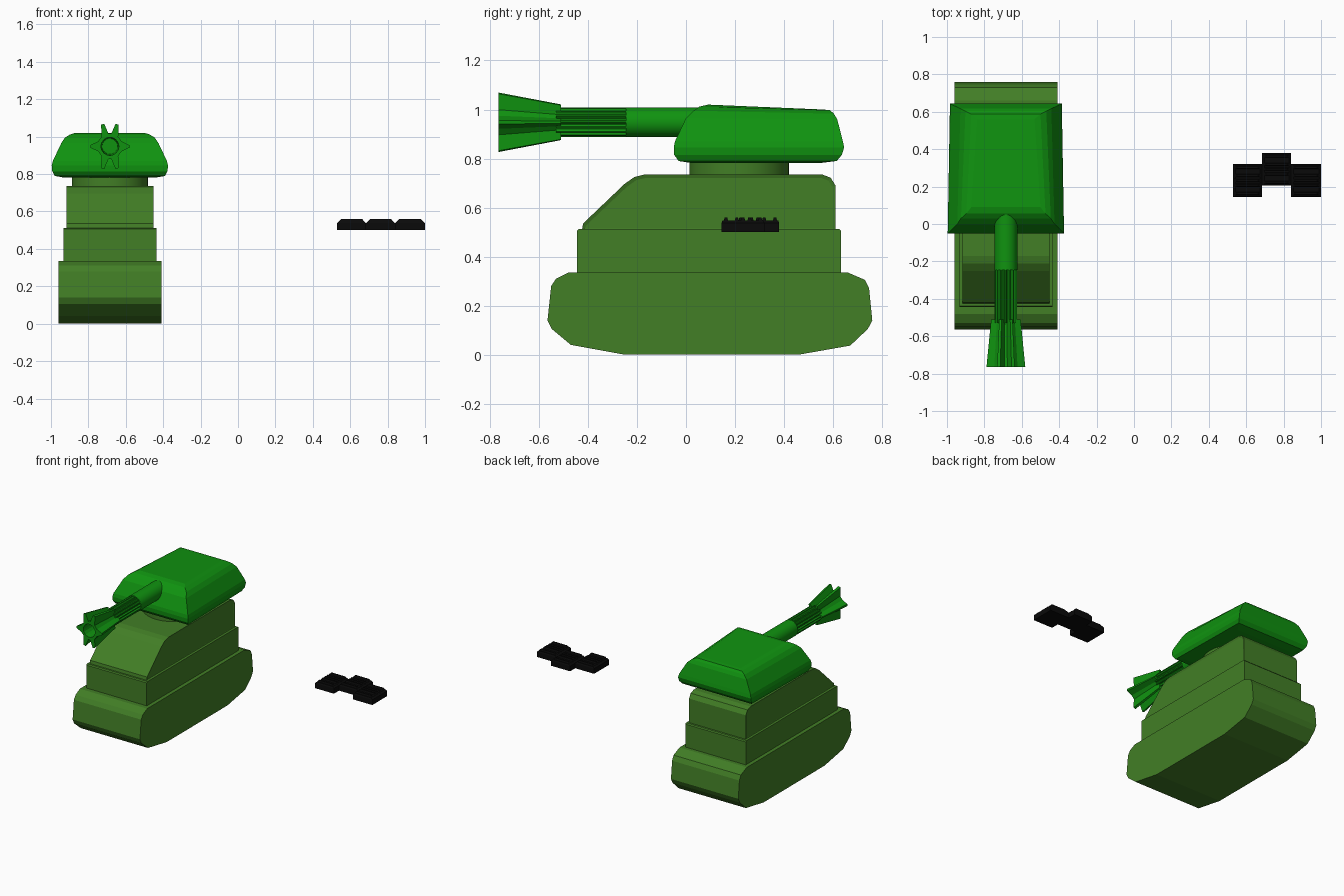
import bpy, bmesh
from math import sin, cos, pi, radians
from mathutils import Vector

cube = bpy.data.objects.get("Cube")
if cube:
    bpy.data.objects.remove(cube, do_unlink=True)


def material(name, rgb):
    m = bpy.data.materials.new(name)
    m.use_nodes = True
    m.diffuse_color = (*rgb, 1)
    bsdf = m.node_tree.nodes["Principled BSDF"]
    bsdf.inputs["Base Color"].default_value = (*rgb, 1)
    bsdf.inputs["Roughness"].default_value = 0.8
    return m


OLIVE = material("olive_green", (0.054, 0.209, 0.019))
GREEN = material("bright_green", (0.005, 0.29, 0.005))
BLACK = material("track_black", (0.003, 0.003, 0.003))
CX = -0.685       # centre line of the tank
GUN_Z = 0.948     # height of the barrel axis


def finish(name, bm, mat, smooth=False):
    bmesh.ops.recalc_face_normals(bm, faces=bm.faces)
    mesh = bpy.data.meshes.new(name)
    bm.to_mesh(mesh)
    bm.free()
    mesh.materials.append(mat)
    ob = bpy.data.objects.new(name, mesh)
    bpy.context.collection.objects.link(ob)
    if smooth:
        bpy.ops.object.select_all(action='DESELECT')
        ob.select_set(True)
        bpy.context.view_layer.objects.active = ob
        bpy.ops.object.shade_smooth_by_angle(angle=radians(35))
    return ob


def loft(bm, rings):
    """Skin a closed body through rings of equal length, capping both ends."""
    loops = [[bm.verts.new(p) for p in ring] for ring in rings]
    n = len(loops[0])
    for a, b in zip(loops, loops[1:]):
        for i in range(n):
            bm.faces.new((a[i], a[(i + 1) % n], b[(i + 1) % n], b[i]))
    return bm.faces.new(loops[0]), bm.faces.new(loops[-1])


def slab(name, profile, half, inset=0):
    """Extrude a side profile (y, z) across the tank's width."""
    bm = bmesh.new()
    caps = loft(bm, [[(CX + s * half, y, z) for y, z in profile] for s in (-1, 1)])
    if inset:
        bmesh.ops.recalc_face_normals(bm, faces=bm.faces)
        bmesh.ops.inset_individual(bm, faces=caps, thickness=inset, depth=-0.005)
    return finish(name, bm, OLIVE)


def round_ring(y, radii):
    n = len(radii)
    return [(CX + r * cos(2 * pi * i / n), y, GUN_Z + r * sin(2 * pi * i / n))
            for i, r in enumerate(radii)]


# Hull in three steps
slab("lower_hull", [(-.25, 0), (-.47, .04), (-.548, .105), (-.565, .14), (-.55, .28),
                    (-.53, .31), (-.48, .335), (.66, .335), (.73, .305), (.747, .27),
                    (.76, .14), (.742, .105), (.67, .037), (.46, 0)], .276)
slab("middle_hull", [(-.445, .33), (-.445, .505), (-.438, .512), (.625, .512),
                     (.632, .505), (.632, .33)], .248)
slab("upper_hull", [(-.425, .505), (-.42, .535), (-.25, .697), (-.21, .725), (-.17, .735),
                    (.555, .735), (.59, .722), (.61, .69), (.61, .505)], .233, .015)

# Turret ring
bm = bmesh.new()
loft(bm, [[(CX + .203 * cos(i * pi / 24), .217 + .203 * sin(i * pi / 24), z)
           for i in range(48)] for z in (.72, .80)])
finish("turret_ring", bm, OLIVE, True)

# Turret: stacked rectangles (z, half width, front y, back y, back drop)
levels = [(.782, .25, .02, .55, 0), (.79, .295, -.03, .615, 0), (.815, .308, -.048, .636, 0),
          (.845, .311, -.05, .645, 0), (.87, .305, -.045, .64, 0), (.965, .26, .0, .617, .005),
          (.995, .24, .03, .603, .012), (1.012, .212, .055, .588, .015),
          (1.02, .185, .09, .56, .02)]
bm = bmesh.new()
rings = []
for z, hx, y0, y1, drop in levels:
    back = hx - .012 - drop
    rings.append([(CX - hx, y0, z), (CX + hx, y0, z),
                  (CX + back, y1, z - drop), (CX - back, y1, z - drop)])
loft(bm, rings)
finish("turret", bm, GREEN)

# Smooth rear barrel
bm = bmesh.new()
loft(bm, [round_ring(y, [.061] * 32) for y in (-.245, .15)])
finish("barrel", bm, GREEN, True)

# Fluted front barrel
teeth = [.06, .06, .05, .05] * 16
bm = bmesh.new()
loft(bm, [round_ring(y, teeth) for y in (-.53, -.245)])
finish("fluted_barrel", bm, GREEN)

# Flared star-shaped muzzle with a bore
tips = [0, 72, 108, 180, 252, 288]
star = []
for a, b in zip(tips, tips[1:] + [360]):
    r = .104 if a % 180 == 0 else .125
    gap = b - a
    star += [(a - 4, r), (a + 4, r), (a + .32 * gap, .068), (a + .68 * gap, .068)]


def star_ring(y, sx, sz, bore=None):
    return [(CX + (bore or r * sx) * cos(radians(a)), y,
             GUN_Z + (bore or r * sz) * sin(radians(a))) for a, r in star]


bm = bmesh.new()
loft(bm, [star_ring(-.51, .76, .6), star_ring(-.765, 1, 1),
          star_ring(-.765, 1, 1, .048), star_ring(-.56, 1, 1, .042)])
finish("muzzle", bm, GREEN)


# Loose track links: base plates with raised ribs
def box(bm, x0, x1, y0, y1, z0, z1, taper=0.0, round_y=0.0):
    loft(bm, [[(x0 + t, y0 + u, z), (x1 - t, y0 + u, z), (x1 - t, y1 - u, z), (x0 + t, y1 - u, z)]
              for z, t, u in ((z0, 0, 0), (z1, taper, round_y))])


def link(name, x0, x1, y0):
    bm = bmesh.new()
    box(bm, x0, x1, y0, y0 + .175, .50, .538)
    box(bm, x0, x1, y0, y0 + .175, .538, .548, .012, .004)
    for dy in (.018, .062, .088, .114, .158):
        box(bm, x0 + .008, x1 - .008, y0 + dy - .009, y0 + dy + .009, .545, .56, .014, .004)
    finish(name, bm, BLACK)


link("right_track_link", .53, .685, .145)
link("middle_track_link", .685, .84, .205)
link("left_track_link", .84, 1.0, .145)
